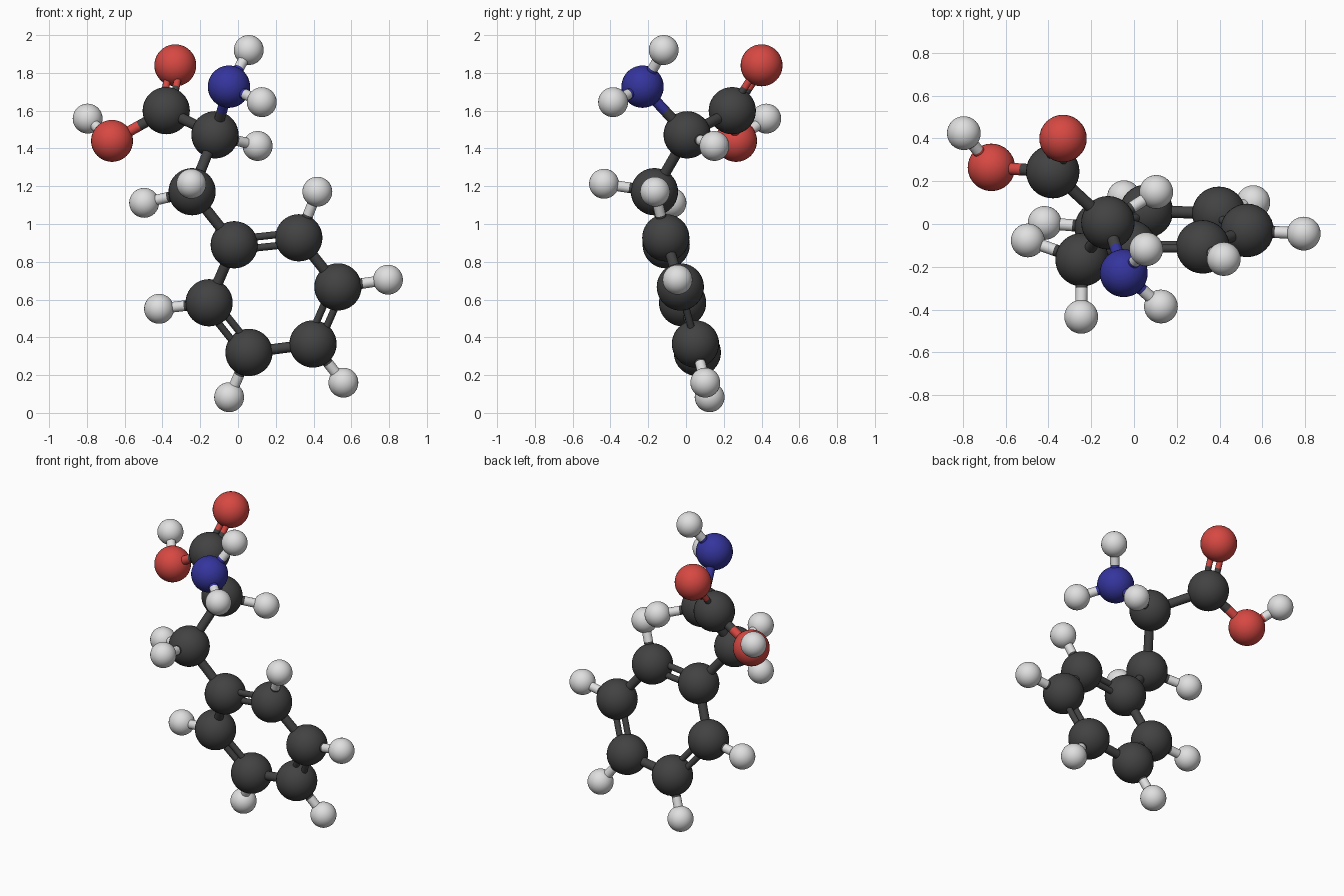
import bpy
from mathutils import Vector

if "Cube" in bpy.data.objects:
    bpy.data.objects.remove(bpy.data.objects["Cube"])


def material(name, rgb):
    m = bpy.data.materials.new(name)
    m.diffuse_color = (*rgb, 1)
    m.use_nodes = True
    m.node_tree.nodes["Principled BSDF"].inputs["Base Color"].default_value = m.diffuse_color
    return m


# Element: material, ball radius
KINDS = {
    "C": ("carbon", material("charcoal", (0.055, 0.055, 0.055)), 0.125),
    "H": ("hydrogen", material("light grey", (0.74, 0.74, 0.74)), 0.079),
    "O": ("oxygen", material("red", (0.68, 0.065, 0.055)), 0.111),
    "N": ("nitrogen", material("blue", (0.035, 0.035, 0.34)), 0.112),
}

# Ball centres; the first letter of each key is the element
ATOMS = {
    "C_acid": (-0.38, 0.245, 1.60),
    "O_double": (-0.332, 0.40, 1.84),
    "O_single": (-0.667, 0.265, 1.44),
    "H_acid": (-0.796, 0.425, 1.558),
    "C_alpha": (-0.122, 0.006, 1.472),
    "H_alpha": (0.104, 0.15, 1.413),
    "N_amine": (-0.048, -0.23, 1.727),
    "H_amine_a": (0.057, -0.118, 1.921),
    "H_amine_b": (0.126, -0.386, 1.645),
    "C_beta": (-0.243, -0.167, 1.171),
    "H_beta_a": (-0.497, -0.077, 1.112),
    "H_beta_b": (-0.247, -0.434, 1.213),
    "C_ring_0": (-0.02, -0.105, 0.89),
    "C_ring_1": (0.322, -0.107, 0.927),
    "C_ring_2": (0.529, -0.03, 0.667),
    "C_ring_3": (0.397, 0.05, 0.365),
    "C_ring_4": (0.058, 0.06, 0.32),
    "C_ring_5": (-0.153, -0.018, 0.583),
    "H_ring_1": (0.42, -0.164, 1.171),
    "H_ring_2": (0.794, -0.045, 0.705),
    "H_ring_3": (0.558, 0.102, 0.16),
    "H_ring_4": (-0.047, 0.125, 0.083),
    "H_ring_5": (-0.418, 0.005, 0.551),
}
POS = {k: Vector(v) for k, v in ATOMS.items()}


def finish(name, mat):
    ob = bpy.context.object
    ob.name = name
    ob.data.materials.append(mat)
    bpy.ops.object.shade_smooth_by_angle()


def rod(name, a, b, radius, mat):
    d = b - a
    bpy.ops.mesh.primitive_cylinder_add(
        vertices=24, radius=radius, depth=d.length, location=(a + b) / 2,
        rotation=d.to_track_quat("Z", "Y").to_euler())
    finish(name, mat)


def bond(a, b, plane_atom=None):
    """Rod coloured half and half; a third atom makes it a double bond lying in their plane."""
    pa, pb = POS[a], POS[b]
    mid = (pa + pb) / 2
    offsets, radius = [Vector()], 0.028
    if plane_atom:
        axis = (pb - pa).normalized()
        side = POS[plane_atom] - pa
        side = (side - axis * side.dot(axis)).normalized() * 0.03
        offsets, radius = [side, -side], 0.019
    for off in offsets:
        for end in (a, b):
            rod(f"bond_{a}_to_{b}", POS[end] + off, mid + off, radius, KINDS[end[0]][1])


# Atom balls
for key, p in POS.items():
    label, mat, r = KINDS[key[0]]
    bpy.ops.mesh.primitive_uv_sphere_add(segments=32, ring_count=20, radius=r, location=p)
    finish(label + key[1:] + "_ball", mat)

# Six-sided ring with alternating double bonds, and its hydrogens
for i in range(6):
    a, b = f"C_ring_{i}", f"C_ring_{(i + 1) % 6}"
    bond(a, b, f"C_ring_{(i + 3) % 6}" if i % 2 == 0 else None)
    if i:
        bond(a, f"H_ring_{i}")

# Side chain
bond("C_acid", "O_double", "O_single")
for a, b in (("C_acid", "O_single"), ("O_single", "H_acid"), ("C_acid", "C_alpha"),
             ("C_alpha", "H_alpha"), ("C_alpha", "N_amine"), ("N_amine", "H_amine_a"),
             ("N_amine", "H_amine_b"), ("C_alpha", "C_beta"), ("C_beta", "H_beta_a"),
             ("C_beta", "H_beta_b"), ("C_beta", "C_ring_0")):
    bond(a, b)
